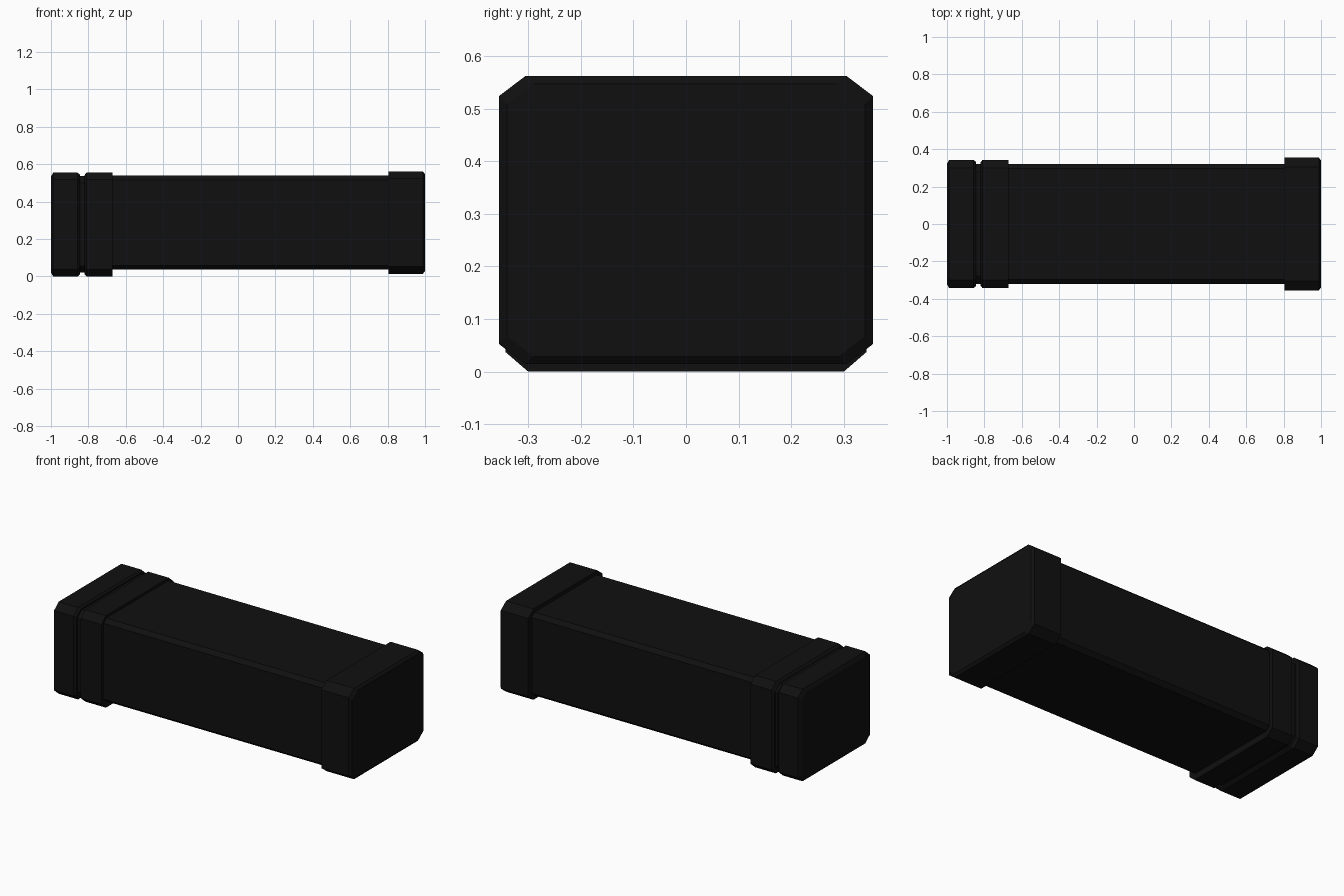
import bpy, bmesh

if "Cube" in bpy.data.objects:
    bpy.data.objects.remove(bpy.data.objects["Cube"])

black = bpy.data.materials.new("black_plastic")
black.diffuse_color = (0.005, 0.005, 0.005, 1)
black.use_nodes = True
black.node_tree.nodes["Principled BSDF"].inputs["Base Color"].default_value = black.diffuse_color


def octagon(hy, z0, z1, cy, cz):
    """Rectangular section with cut corners, as (y, z) points."""
    return [(hy - cy, z0), (hy, z0 + cz), (hy, z1 - cz), (hy - cy, z1),
            (-hy + cy, z1), (-hy, z1 - cz), (-hy, z0 + cz), (-hy + cy, z0)]


def block(name, x0, x1, hy, z0, z1, cy, cz, bev0=0, bev1=0):
    """Loft the section along x; bev0 / bev1 bevel the left / right rim."""
    d = 0.012
    stations = [(x0, bev0)]
    if bev0:
        stations.append((x0 + d, 0))
    if bev1:
        stations.append((x1 - d, 0))
    stations.append((x1, bev1))
    bm = bmesh.new()
    rings = [[bm.verts.new((x, y, z))
              for y, z in octagon(hy - b, z0 + b, z1 - b, cy, cz)]
             for x, b in stations]
    for a, b in zip(rings, rings[1:]):
        for i in range(8):
            j = (i + 1) % 8
            bm.faces.new((a[i], a[j], b[j], b[i]))
    bm.faces.new(rings[0])
    bm.faces.new(rings[-1])
    bmesh.ops.recalc_face_normals(bm, faces=bm.faces)
    mesh = bpy.data.meshes.new(name)
    bm.to_mesh(mesh)
    bm.free()
    mesh.materials.append(black)
    bpy.context.collection.objects.link(bpy.data.objects.new(name, mesh))


# long main body
block("main_body", -0.69, 0.82, 0.321, 0.037, 0.539, 0.025, 0.022)
# core seen in the narrow groove between the left collars
block("groove_core", -0.87, -0.80, 0.322, 0.02, 0.537, 0.043, 0.037)
# two collars at the left end
block("left_end_cap", -1.0, -0.846, 0.343, 0.0, 0.555, 0.043, 0.037, 0.02, 0.01)
block("left_collar", -0.822, -0.672, 0.343, 0.0, 0.555, 0.043, 0.037, 0.015, 0)
# larger cap at the right end
block("right_end_cap", 0.805, 1.0, 0.355, 0.014, 0.562, 0.05, 0.038, 0, 0.015)
